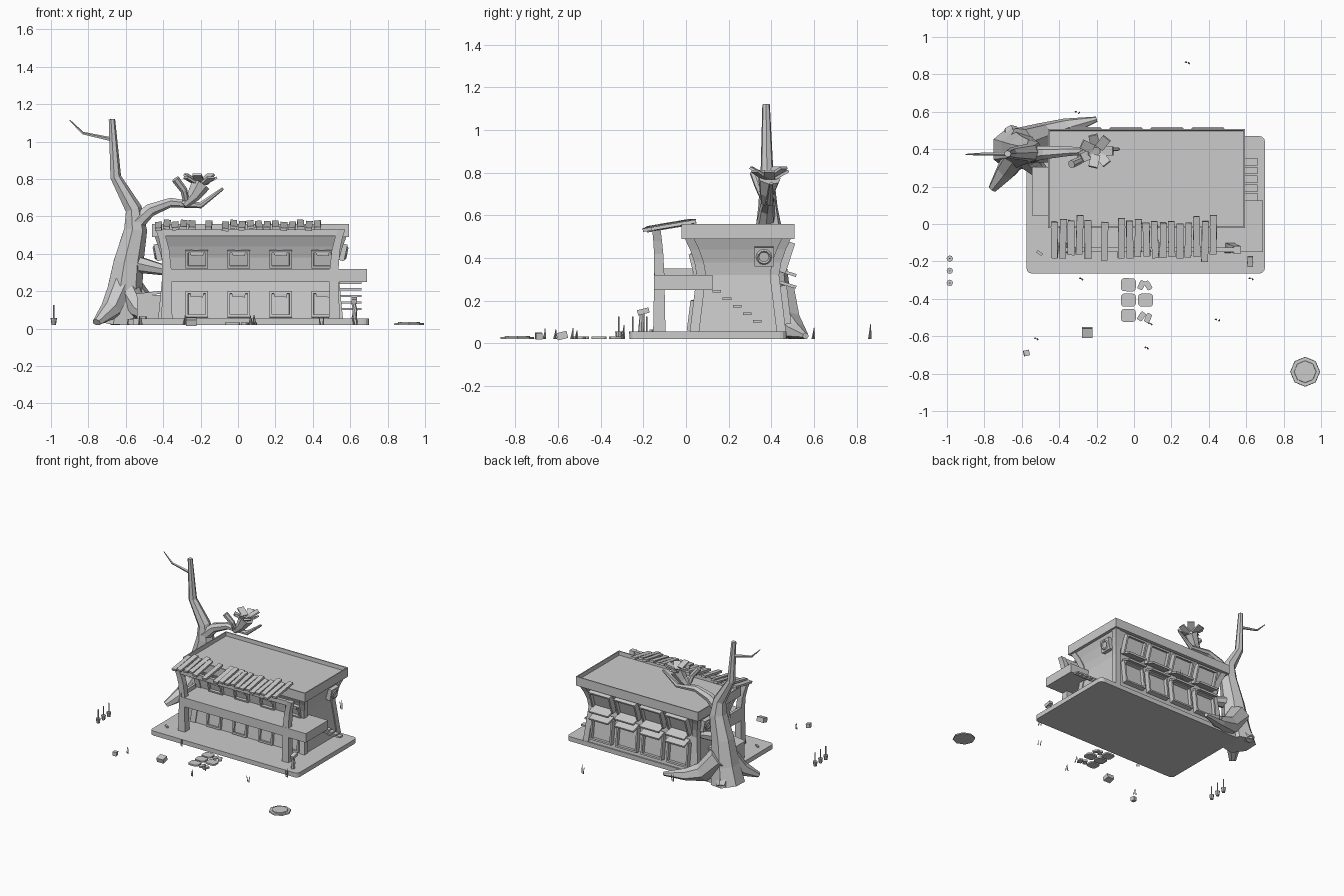
import bpy, bmesh, math, random
from mathutils import Vector, Euler, Quaternion

if "Cube" in bpy.data.objects:
    bpy.data.objects.remove(bpy.data.objects["Cube"])

random.seed(4)
jit = random.uniform


def finish(name, bm, loc=(0, 0, 0), rot=(0, 0, 0)):
    bmesh.ops.recalc_face_normals(bm, faces=bm.faces)
    me = bpy.data.meshes.new(name)
    bm.to_mesh(me)
    bm.free()
    ob = bpy.data.objects.new(name, me)
    ob.location, ob.rotation_euler = loc, rot
    bpy.context.collection.objects.link(ob)
    return ob


def box(name, loc, size, rot=(0, 0, 0), corner=0, inset=None):
    """Box; corner bevels the upright edges, inset=(normal, rim, depth) sinks a panel."""
    bm = bmesh.new()
    bmesh.ops.create_cube(bm, size=1)
    bmesh.ops.scale(bm, vec=size, verts=bm.verts)
    if corner:
        es = [e for e in bm.edges
              if abs(e.verts[0].co.z - e.verts[1].co.z) > size[2] * 0.5]
        bmesh.ops.bevel(bm, geom=es, offset=corner, segments=3, profile=0.5, affect='EDGES')
    if inset:
        n = Vector(inset[0])
        bm.normal_update()
        f = max(bm.faces, key=lambda f: f.normal.dot(n))
        bmesh.ops.inset_region(bm, faces=[f], thickness=inset[1])
        bmesh.ops.inset_region(bm, faces=[f], thickness=0.002, depth=-inset[2])
    return finish(name, bm, loc, rot)


def span(name, x, y, z, **kw):
    mid = [(a + b) / 2 for a, b in (x, y, z)]
    return box(name, mid, [b - a for a, b in (x, y, z)], **kw)


def loft(name, rings):
    """Skin a list of equal-length point rings."""
    bm = bmesh.new()
    rings = [[bm.verts.new(p) for p in r] for r in rings]
    for a, b in zip(rings, rings[1:]):
        for i in range(len(a)):
            j = (i + 1) % len(a)
            bm.faces.new((a[i], a[j], b[j], b[i]))
    bm.faces.new(rings[0][::-1])
    bm.faces.new(rings[-1])
    return finish(name, bm)


def rect(x, y, z, w, d):
    return [(x + a * w, y + b * d, z) for a, b in ((-1, -1), (1, -1), (1, 1), (-1, 1))]


def limb(name, xz, y, r, power=1, sides=7):
    """Low-poly limb along (x, z) points; y and radius run from first to last value."""
    n = len(xz) - 1
    ps = [Vector((x, y[0] + (y[1] - y[0]) * i / n, z)) for i, (x, z) in enumerate(xz)]
    d0, q, rings = Vector((0, 0, 1)), Quaternion(), []
    for i, p in enumerate(ps):
        d = (ps[min(i + 1, n)] - ps[max(i - 1, 0)]).normalized()
        q = d0.rotation_difference(d) @ q
        d0 = d
        rad = r[1] + (r[0] - r[1]) * (1 - i / n) ** power
        ring = []
        for k in range(sides):
            a = 2 * math.pi * k / sides
            v = p + q @ Vector((math.cos(a), math.sin(a), 0)) * rad
            v.z = max(v.z, 0.02)
            ring.append(v)
        rings.append(ring)
    return loft(name, rings)


def disc(name, loc, r1, r2, h, sides=8):
    bm = bmesh.new()
    bmesh.ops.create_cone(bm, cap_ends=True, segments=sides, radius1=r1, radius2=r2, depth=h)
    return finish(name, bm, loc)


# ground slab
span("base_slab", (-.575, .70), (-.265, .47), (.02, .055), corner=.03)

# building body: narrow waist, flared foot and top
CX, CY, WAIST, TOP = .067, .243, .32, .5


def flare(z):
    return .033 * (WAIST - z) / .27 if z < WAIST else .06 * ((z - WAIST) / (TOP - WAIST)) ** 1.6


def half(z):
    return .46 + .8 * flare(z), .185 + flare(z)


levels = [.05, .2, WAIST, .38, .44, TOP]
loft("building_walls", [rect(CX, CY, z, *half(z)) for z in levels])

# curved corner pilasters
for sx in (-1, 1):
    for sy in (-1, 1):
        loft("corner_pilaster", [rect(CX + sx * (half(z)[0] - .014), CY + sy * (half(z)[1] - .014),
                                      z, .022, .022) for z in levels])

# roof with sunken top
box("roof_parapet", (CX, CY, .525), (1.055, .53, .07), inset=((0, 0, 1), .012, .03))


# sunken window panel leaning with the wall
def window(name, x, z0, z1, w, side, thick):
    d0, d1 = half(z0)[1], half(z1)[1]
    rot = Euler((math.atan2(d1 - d0, z1 - z0), 0, 0 if side < 0 else math.pi))
    box(name, (x, CY + side * ((d0 + d1) / 2 + thick * .25), (z0 + z1) / 2),
        (w, thick, math.hypot(z1 - z0, d1 - d0)), rot, inset=((0, -1, 0), .018, thick * .5))


for i in range(4):
    # rear windows and their sloping ledges
    x = -.262 + .219 * i
    window("rear_upper_window", x, .335, .475, .18, 1, .05)
    window("rear_lower_window", x, .09, .27, .18, 1, .05)
    for z in (.33, .275):
        box("rear_ledge", (x, .478, z), (.165, .08, .014), (-.3, 0, 0))
    # front doors and windows with a dropped shade
    x = -.22 + .224 * i
    window("front_upper_window", x, .325, .42, .12, -1, .03)
    window("front_door", x, .06, .2, .12, -1, .03)
    for z in (.405, .185):
        box("front_shade", (x, CY - half(z)[1] - .012, z), (.07, .012, .03), (0, .08, 0))

# walkway deck wrapping to the right landing
span("front_deck", (-.405, .69), (-.15, .06), (.25, .32))
span("side_landing", (.5, .69), (.055, .125), (.25, .32))
span("left_deck_rail", (-.405, -.385), (-.15, .03), (.315, .35))

# porch posts, bowed outward at the top
for s in (-1, 1):
    loft("porch_post", [rect(CX + s * (.447 + .6 * max(0, z - .32) ** 2 * 1.5),
                             -.125 - .3 * max(0, z - .32) ** 2, z, .03 - .02 * z, .03 - .02 * z)
                        for z in (.05, .18, .32, .42, .48, .53)])
span("porch_beam", (-.42, .55), (-.15, -.125), (.495, .53))

# loose plank awning with gaps
for i in range(20):
    if i not in (5, 7):
        box("awning_plank", (-.425 + .0447 * i, -.085 + jit(-.01, .03), .55 + jit(-.004, .008)),
            (.036, jit(.18, .22), .016), (.17, jit(-.12, .12), jit(-.03, .03)))

# stair treads on the right wall
for i in range(5):
    y, z = .145 + .047 * i, .245 - .035 * i
    span("stair_tread", (.5, .66), (y - .02, y + .02), (z - .006, z + .006))

# round vents on both side walls
for s in (-1, 1):
    box("vent_box", (CX + s * .485, .365, .41), (.05, .09, .09), (0, s * .2, 0))
    bpy.ops.mesh.primitive_torus_add(
        major_segments=12, minor_segments=4, major_radius=.03, minor_radius=.007,
        location=(CX + s * .511, .365, .405), rotation=(0, math.pi / 2 + s * .2, 0))
    bpy.context.object.name = "vent_ring"

# shed on the left side
span("side_shed", (-.54, -.39), (.05, .3), (.05, .18))
box("shed_roof", (-.475, .175, .187), (.14, .26, .016), (0, -.12, 0))

# tree: trunk, roots and limbs
limb("tree_trunk", [(-.64, .02), (-.615, .16), (-.59, .35), (-.55, .53), (-.56, .64),
                    (-.655, .81), (-.675, 1.12)], (.40, .375), (.125, .018), 1.2)
limb("front_root", [(-.61, .26), (-.68, .1), (-.755, .03)], (.39, .19), (.07, .025), .5)
limb("rear_root", [(-.6, .22), (-.48, .09), (-.36, .05), (-.2, .035)], (.43, .56), (.09, .015), .7)
limb("left_root", [(-.62, .2), (-.64, .08), (-.66, .03)], (.40, .5), (.075, .04))
limb("inner_root", [(-.6, .22), (-.53, .1), (-.46, .06)], (.38, .24), (.07, .03))
limb("wall_limb", [(-.61, .36), (-.4, .315)], (.38, .36), (.055, .03))
limb("right_limb", [(-.55, .56), (-.47, .635), (-.36, .675), (-.2, .66), (-.08, .75)],
     (.375, .40), (.045, .008))
limb("top_twig", [(-.67, 1.01), (-.83, 1.045), (-.9, 1.115)], (.375, .372), (.012, .003), 1, 5)

# crown of flared petals on a cup, with a cut stub beside it
limb("crown_cup", [(-.29, .66), (-.24, .71), (-.2, .775)], (.37, .39), (.02, .055))
limb("crown_stub", [(-.28, .69), (-.29, .74), (-.335, .8)], (.36, .32), (.018, .022))
for k in range(7):
    a = 2 * math.pi * k / 7
    box("crown_petal", (-.2 + .055 * math.cos(a), .39 + .055 * math.sin(a), .79 + .015 * (k % 2)),
        (.075, .05, .012), (0, -.5, a))

# stepping stones, right column broken into shards
for i in range(3):
    y = -.325 - .082 * i
    box("stepping_stone", (-.03, y, .026), (.08, .07, .012), (0, 0, .04 * (i - 1)), corner=.018)
    if i == 1:
        box("stepping_stone", (.062, y, .026), (.08, .07, .012), corner=.018)
    else:
        for x in (.04, .075):
            box("stone_shard", (x, y + jit(-.015, .015), .026), (.03, .05, .012),
                (0, 0, jit(-.6, .6)), corner=.008)

# round cover
disc("round_cover", (.915, -.79, .025), .08, .078, .01)
disc("round_cover_lid", (.915, -.79, .032), .06, .058, .008)

# potted stakes
for y in (-.185, -.25, -.315):
    disc("stake_pot", (-.985, y, .038), .012, .017, .036)
    disc("stake", (-.985, y, .088), .004, .004, .075, 5)

# crate and rubble
box("crate", (-.25, -.58, .037), (.058, .05, .034), (.25, 0, 0))
box("small_block", (-.575, -.69, .035), (.03, .03, .03), (0, .1, .2))
box("slab_debris", (-.505, -.155, .06), (.035, .014, .012), (0, 0, -.6))

# standing tap at the slab corner
limb("tap_post", [(.62, .05), (.625, .1), (.615, .145)], (-.21, -.205), (.015, .011))
box("tap_head", (.622, -.2, .15), (.03, .055, .025), (.25, 0, 0))

# grass blades in pairs
for x, y in ((-.53, -.61), (.06, -.66), (.44, -.51), (.28, .865), (-.31, .6),
             (-.29, -.29), (.62, -.29), (.08, -.53)):
    for k in (0, .015):
        limb("grass_blade", [(x + k, .02), (x + k + jit(-.008, .008), jit(.055, .09))],
             (y - k / 2, y), (.005, .002), 1, 4)
